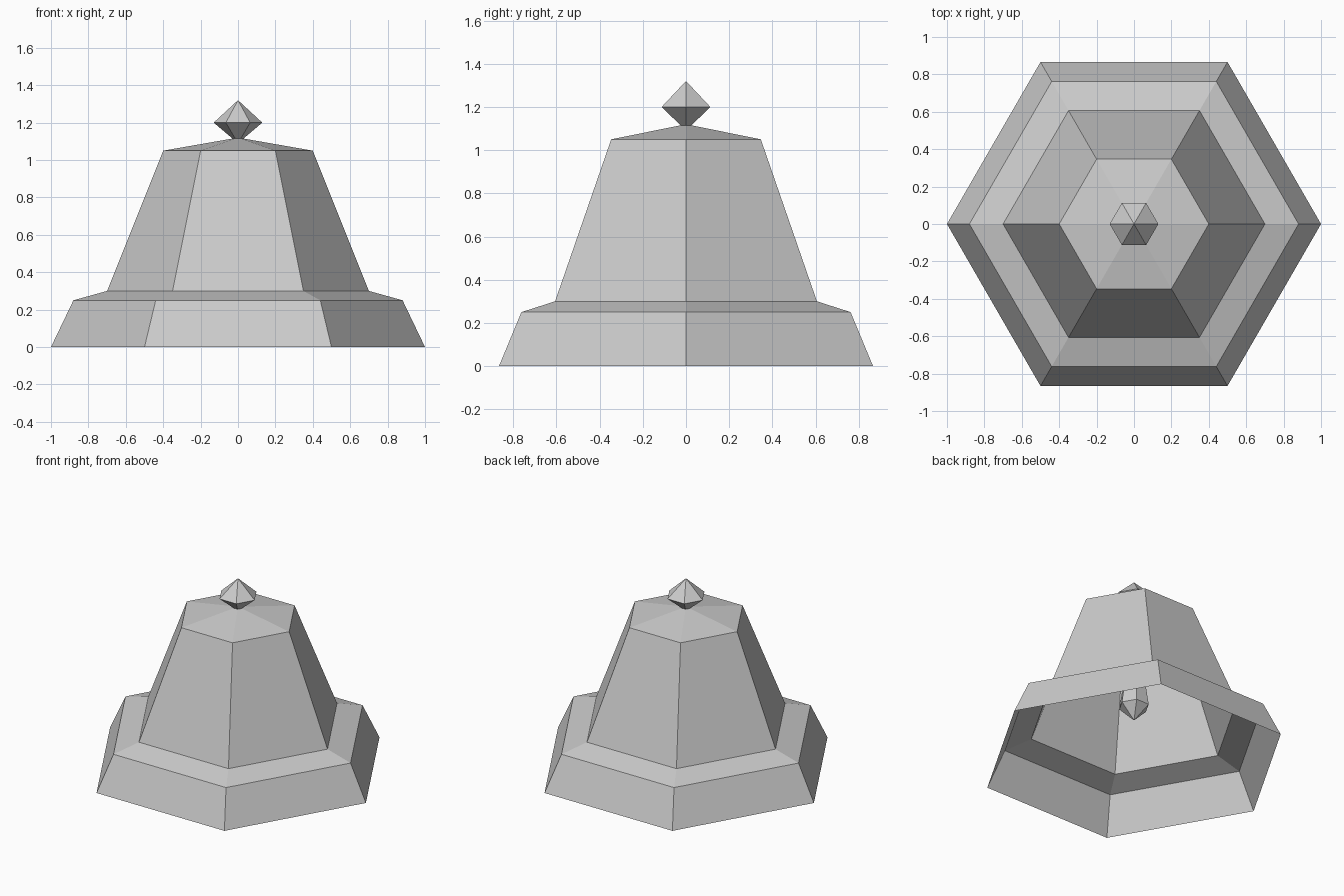
import bpy
import bmesh
from math import cos, sin, tau

SIDES = 6

default = bpy.data.objects.get("Cube")
if default:
    bpy.data.objects.remove(default, do_unlink=True)

grey = bpy.data.materials.new("light_grey")
grey.use_nodes = True
grey.diffuse_color = (0.6, 0.6, 0.6, 1)
bsdf = next(n for n in grey.node_tree.nodes if n.type == "BSDF_PRINCIPLED")
bsdf.inputs["Base Color"].default_value = grey.diffuse_color


def hex_lathe(name, profile):
    """Turn (radius, z) points, listed bottom to top, into a faceted shell."""
    bm = bmesh.new()
    rings = []
    for r, z in profile:
        if r == 0:
            rings.append([bm.verts.new((0, 0, z))] * SIDES)
        else:
            rings.append([bm.verts.new((r * cos(tau * i / SIDES), r * sin(tau * i / SIDES), z))
                          for i in range(SIDES)])
    for low, high in zip(rings, rings[1:]):
        for i in range(SIDES):
            j = (i + 1) % SIDES
            corners = [low[i], low[j], high[j], high[i]]
            bm.faces.new(list(dict.fromkeys(corners)))
    mesh = bpy.data.meshes.new(name)
    bm.to_mesh(mesh)
    bm.free()
    mesh.materials.append(grey)
    obj = bpy.data.objects.new(name, mesh)
    bpy.context.collection.objects.link(obj)
    return obj


# Open-bottomed bell: flared rim, sloping shelf, tapered body, shallow cap
hex_lathe("bell_shell", [(1, 0), (0.88, 0.25), (0.7, 0.3), (0.4, 1.05), (0, 1.12)])

# Pointed knob on the cap
hex_lathe("top_knob", [(0, 1.09), (0.13, 1.2), (0, 1.32)])

# Long tapered clapper hanging inside
hex_lathe("clapper", [(0, 0.3), (0.1, 0.4), (0, 1.1)])
